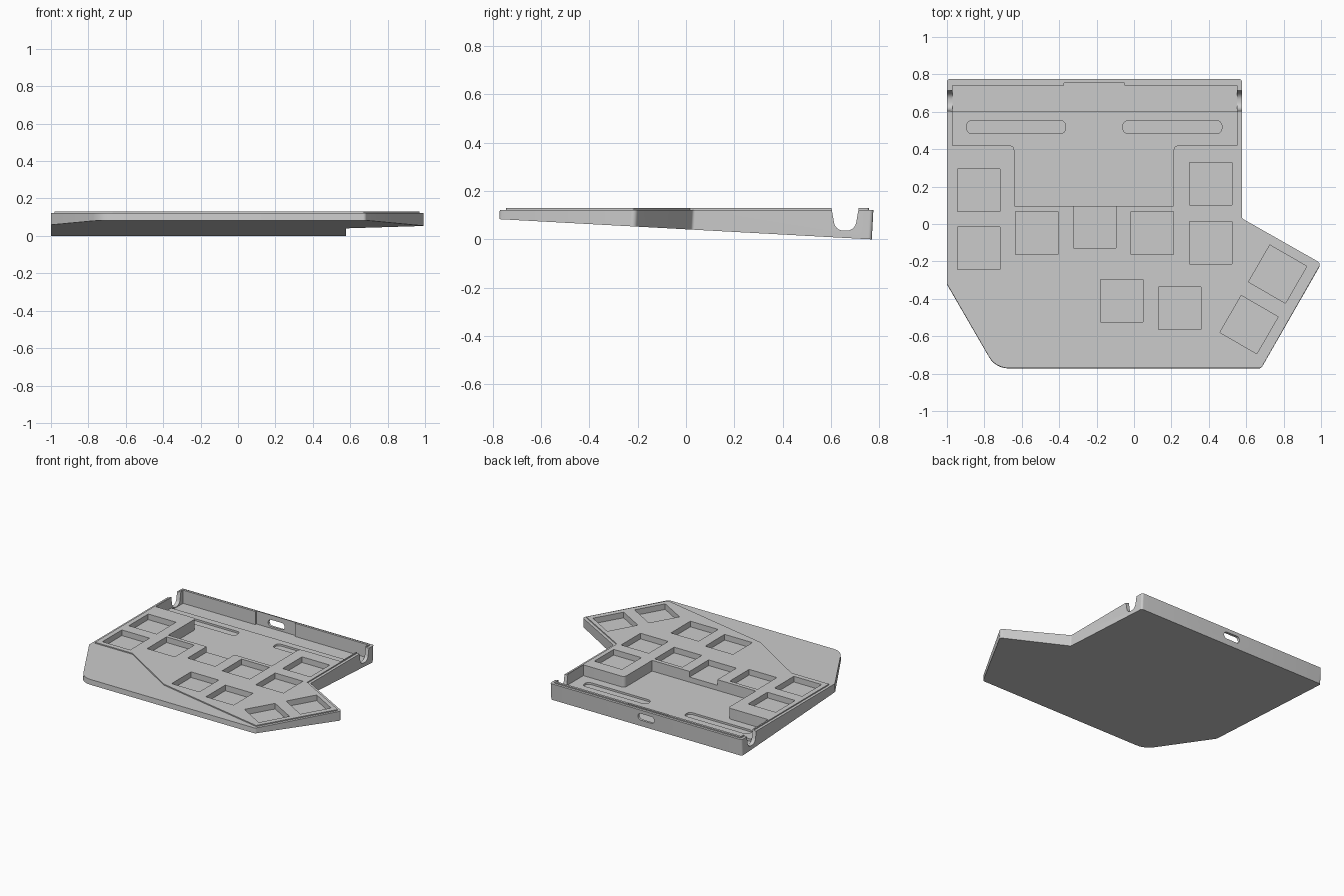
import bpy, bmesh, math
from mathutils import Vector, Matrix

old = bpy.data.objects.get("Cube")
if old:
    bpy.data.objects.remove(old, do_unlink=True)

TOP = 0.122      # rim height
PLATE = 0.13     # raised plate height
TILT = 0.054     # slope of the underside

grey = bpy.data.materials.new("case_grey")
grey.use_nodes = True
grey.diffuse_color = (0.6, 0.6, 0.6, 1)
grey.node_tree.nodes["Principled BSDF"].inputs["Base Color"].default_value = (0.6, 0.6, 0.6, 1)


def rounded(corners, steps=6):
    """Polygon points from (u, v, radius) corners."""
    pts = []
    for i, (u, v, r) in enumerate(corners):
        p = Vector((u, v, 0))
        if r == 0:
            pts.append(p)
            continue
        a = (Vector((*corners[i - 1][:2], 0)) - p).normalized()
        b = (Vector((*corners[(i + 1) % len(corners)][:2], 0)) - p).normalized()
        half = a.angle(b) / 2
        centre = p + (a + b).normalized() * r / math.sin(half)
        start = (p + a * r / math.tan(half) - centre).normalized()
        end = (p + b * r / math.tan(half) - centre).normalized()
        pts += [centre + start.slerp(end, k / steps) * r for k in range(steps + 1)]
    return pts


def prism(name, corners, low, high, matrix=None):
    """Extrude a rounded polygon between two heights."""
    bm = bmesh.new()
    pts = rounded(corners)
    bottom = [bm.verts.new((p.x, p.y, low)) for p in pts]
    top = [bm.verts.new((p.x, p.y, high)) for p in pts]
    bm.faces.new(bottom[::-1])
    bm.faces.new(top)
    for i in range(len(pts)):
        bm.faces.new((bottom[i - 1], bottom[i], top[i], top[i - 1]))
    if matrix:
        bm.transform(matrix)
    bmesh.ops.recalc_face_normals(bm, faces=bm.faces)
    mesh = bpy.data.meshes.new(name)
    bm.to_mesh(mesh)
    bm.free()
    obj = bpy.data.objects.new(name, mesh)
    bpy.context.collection.objects.link(obj)
    mesh.materials.append(grey)
    return obj


def box(x0, x1, y0, y1, r=0):
    return [(x0, y0, r), (x1, y0, r), (x1, y1, r), (x0, y1, r)]


def combine(target, other, operation):
    mod = target.modifiers.new(other.name, "BOOLEAN")
    mod.operation, mod.object, mod.solver = operation, other, "EXACT"
    bpy.context.view_layer.objects.active = target
    bpy.ops.object.modifier_apply(modifier=mod.name)
    bpy.data.objects.remove(other, do_unlink=True)


# Wedge-shaped case with a sloping underside and walls square to it
case = prism("keyboard_case", [
    (-1, 0.775, 0.015), (0.577, 0.775, 0.015), (0.577, 0.03, 0.015),
    (1, -0.21, 0.02), (0.68, -0.77, 0.02), (-0.74, -0.77, 0.12),
    (-1, -0.32, 0.015)], 0, TOP)
for v in case.data.vertices:
    if v.co.z < TOP / 2:
        v.co.z = TILT * (0.775 - v.co.y)
        v.co.y -= TILT * (TOP - v.co.z)

# Raised key plate, leaving a narrow rim and a lower palm area
combine(case, prism("key_plate", [
    (-0.98, 0.757, 0.01), (0.557, 0.757, 0.01), (0.557, 0.017, 0),
    (0.975, -0.22, 0.01), (0.67, -0.745, 0.01), (-0.22, -0.56, 0),
    (-0.67, -0.28, 0), (-0.98, -0.28, 0)], 0.11, PLATE), "UNION")

# Electronics pocket with its deeper rear trough
combine(case, prism("pocket", [
    (-0.97, 0.74, 0), (-0.97, 0.42, 0), (-0.64, 0.42, 0.025),
    (-0.64, 0.095, 0), (0.212, 0.095, 0), (0.212, 0.42, 0.025),
    (0.55, 0.42, 0), (0.55, 0.74, 0)], 0.05, 0.2), "DIFFERENCE")
combine(case, prism("trough", box(-0.97, 0.55, 0.602, 0.74), 0.032, 0.2), "DIFFERENCE")
combine(case, prism("port_recess", box(-0.375, -0.05, 0.7, 0.754), 0.032, 0.2), "DIFFERENCE")

# Two shallow pill slots in the pocket floor
for x in (-0.895, -0.06):
    combine(case, prism("floor_slot", box(x, x + 0.53, 0.483, 0.553, 0.03), 0.036, 0.1), "DIFFERENCE")

# Square key wells
SIZE = 0.114
keys = [(-0.83, 0.18, 0), (-0.83, -0.13, 0), (-0.52, -0.048, 0), (-0.21, -0.015, 0),
        (0.097, -0.048, 0), (0.41, 0.215, 0), (0.41, -0.1, 0), (-0.065, -0.41, 0),
        (0.245, -0.45, 0), (0.768, -0.268, -30), (0.615, -0.538, -30)]
for x, y, turn in keys:
    place = Matrix.Translation((x, y, 0)) @ Matrix.Rotation(math.radians(turn), 4, "Z")
    combine(case, prism("key_well", box(-SIZE, SIZE, -SIZE, SIZE), 0.088, 0.2, place), "DIFFERENCE")

# U-shaped notch through both side walls (profile axes y, z run along x)
along_x = Matrix(((0, 0, 1, 0), (1, 0, 0, 0), (0, 1, 0, 0), (0, 0, 0, 1)))
combine(case, prism("side_notch", [
    (0.598, 0.15, 0), (0.618, 0.036, 0.04), (0.698, 0.036, 0.04), (0.718, 0.15, 0)],
    -1.1, 0.7, along_x), "DIFFERENCE")

# Cable port through the back wall
along_y = Matrix(((1, 0, 0, 0), (0, 0, 1, 0), (0, 1, 0, 0), (0, 0, 0, 1)))
combine(case, prism("cable_port", box(-0.28, -0.145, 0.045, 0.095, 0.024), 0.7, 0.9, along_y), "DIFFERENCE")

bpy.ops.object.select_all(action="DESELECT")
case.select_set(True)
bpy.context.view_layer.objects.active = case
bpy.ops.object.shade_smooth_by_angle(angle=math.radians(25))
